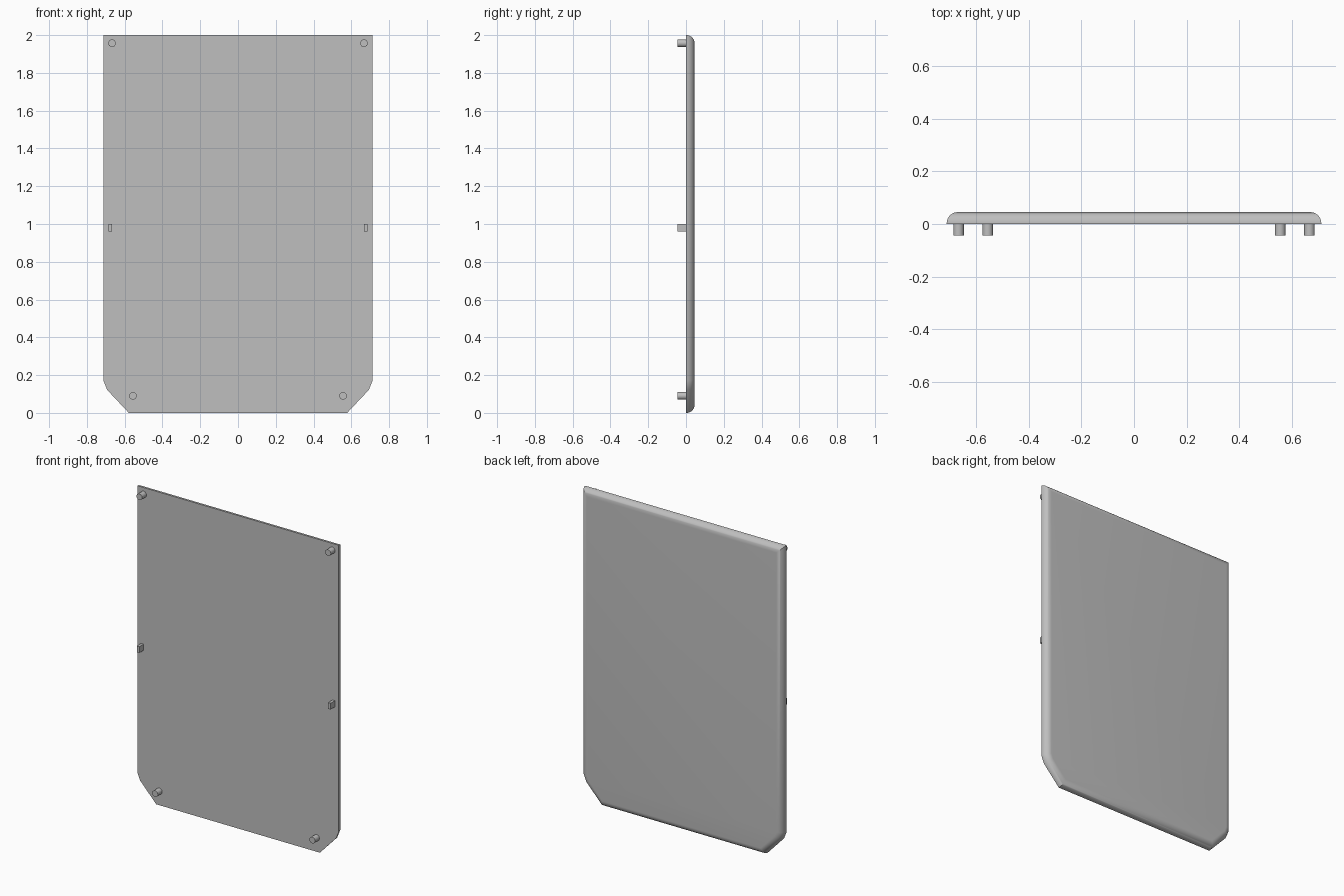
import bpy
import bmesh
import math
from mathutils import Vector, Matrix

cube = bpy.data.objects.get("Cube")
if cube:
    bpy.data.objects.remove(cube, do_unlink=True)

GREY = (0.52, 0.52, 0.52, 1)
grey = bpy.data.materials.new("plain_grey")
grey.use_nodes = True
grey.diffuse_color = GREY
grey.node_tree.nodes["Principled BSDF"].inputs["Base Color"].default_value = GREY

LIP, THICK, PEG = 0.003, 0.045, 0.044


def finish(name, bm):
    bmesh.ops.recalc_face_normals(bm, faces=bm.faces)
    mesh = bpy.data.meshes.new(name)
    bm.to_mesh(mesh)
    bm.free()
    mesh.materials.append(grey)
    obj = bpy.data.objects.new(name, mesh)
    bpy.context.collection.objects.link(obj)
    bpy.ops.object.select_all(action='DESELECT')
    obj.select_set(True)
    bpy.context.view_layer.objects.active = obj
    bpy.ops.object.shade_smooth_by_angle(angle=math.radians(35))
    return obj


def inset(points, distance):
    """Move every edge of a counter-clockwise outline inwards, with mitred corners."""
    result = []
    for i, p in enumerate(points):
        a = (p - points[i - 1]).normalized()
        b = (points[(i + 1) % len(points)] - p).normalized()
        na, nb = Vector((-a.y, a.x)), Vector((-b.y, b.x))
        result.append(p + (na + nb) * distance / (1 + na.dot(nb)))
    return result


# Panel: outline with clipped lower corners, rounded over towards the back
half = [Vector(p) for p in ((0.578, 0), (0.693, 0.122), (0.712, 0.17), (0.712, 2))]
outline = half + [Vector((-p.x, p.y)) for p in reversed(half)]
radius, steps = THICK - LIP, 10
sections = [(0, 0)]
for i in range(steps + 1):
    t = math.pi / 2 * i / steps
    sections.append((radius * (1 - math.cos(t)), LIP + radius * math.sin(t)))

bm = bmesh.new()
rings = [[bm.verts.new((p.x, y, p.y)) for p in inset(outline, d)] for d, y in sections]
for low, high in zip(rings, rings[1:]):
    for i in range(len(low)):
        j = (i + 1) % len(low)
        bm.faces.new((low[i], low[j], high[j], high[i]))
bm.faces.new(rings[0])
bm.faces.new(rings[-1])
finish("panel", bm)

# Round pegs and square clips on the front face, mirrored left and right
for side, sign in (("left", 1), ("right", -1)):
    for level, x, z in (("upper", 0.667, 1.957), ("lower", 0.556, 0.09)):
        bm = bmesh.new()
        bmesh.ops.create_cone(bm, cap_ends=True, segments=32, radius1=0.02,
                              radius2=0.02, depth=PEG,
                              matrix=Matrix.Rotation(math.pi / 2, 4, 'X'))
        bmesh.ops.translate(bm, verts=bm.verts, vec=(sign * x, -PEG / 2, z))
        finish(f"{level}_{side}_peg", bm)
    bm = bmesh.new()
    bmesh.ops.create_cube(bm, size=1)
    bmesh.ops.scale(bm, verts=bm.verts, vec=(0.018, PEG, 0.04))
    bmesh.ops.translate(bm, verts=bm.verts, vec=(sign * 0.676, -PEG / 2, 0.98))
    finish(f"{side}_clip", bm)
